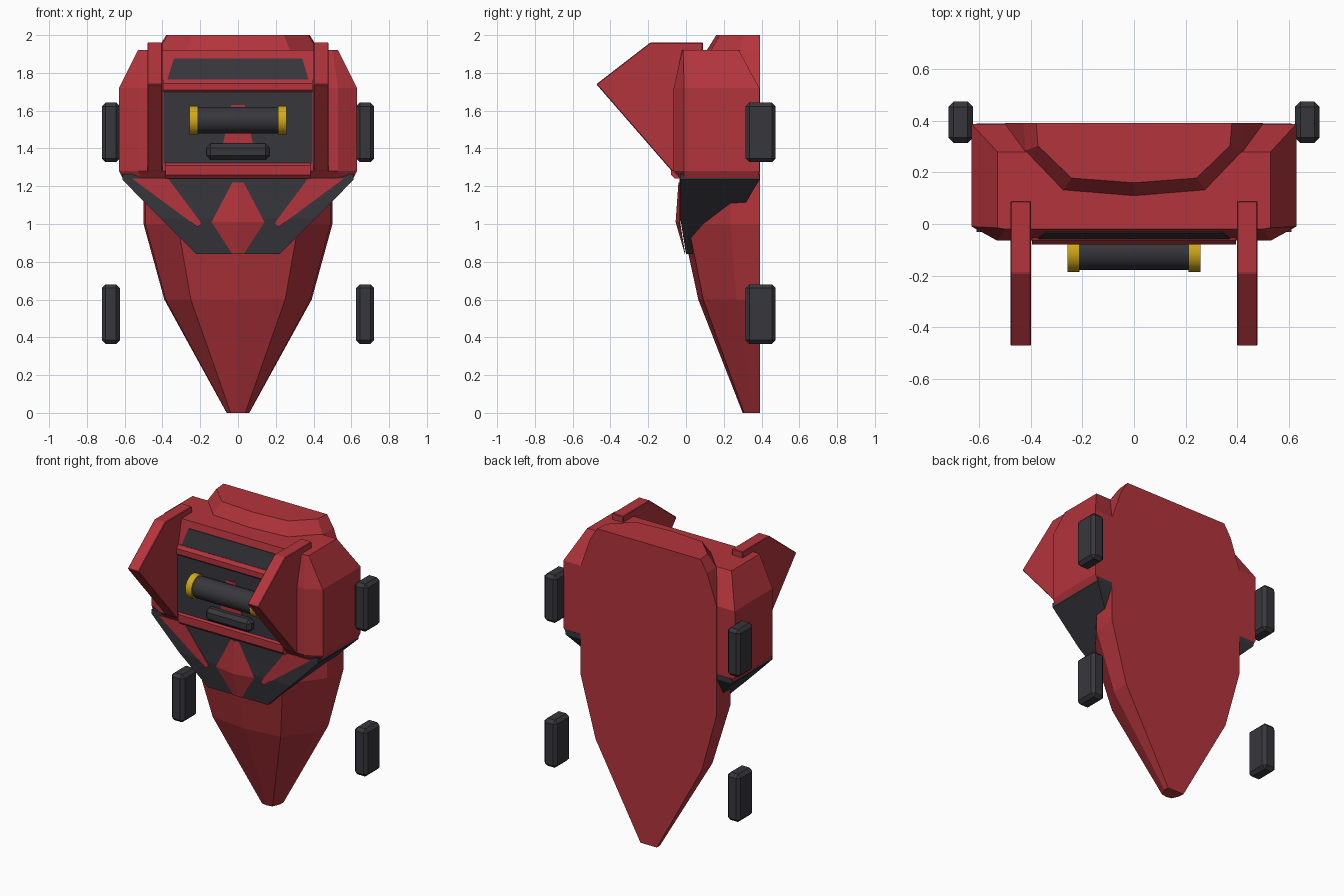
import bpy, bmesh
from math import pi
from mathutils import Matrix

cube = bpy.data.objects.get("Cube")
if cube:
    bpy.data.objects.remove(cube, do_unlink=True)


def material(name, color):
    m = bpy.data.materials.new(name)
    m.use_nodes = True
    m.diffuse_color = (*color, 1)
    m.node_tree.nodes["Principled BSDF"].inputs["Base Color"].default_value = (*color, 1)
    return m


RED = material("red armour", (0.45, 0.035, 0.045))
DARK = material("dark grey", (0.038, 0.038, 0.046))
YELLOW = material("yellow", (0.65, 0.40, 0.01))


def finish(name, bm, mat, bevel=0):
    bmesh.ops.recalc_face_normals(bm, faces=bm.faces)
    mesh = bpy.data.meshes.new(name)
    bm.to_mesh(mesh)
    bm.free()
    mesh.materials.append(mat)
    obj = bpy.data.objects.new(name, mesh)
    bpy.context.collection.objects.link(obj)
    if bevel:
        mod = obj.modifiers.new("Bevel", "BEVEL")
        mod.width = bevel
        mod.segments = 1
    return obj


def loft(name, rings, mat):
    """Join level rings; each is (z, right half outline from back to front)."""
    bm = bmesh.new()
    loops = []
    for z, half in rings:
        outline = half + [(-x, y) for x, y in reversed(half) if x > 0]
        loops.append([bm.verts.new((x, y, z)) for x, y in outline])
    for a, b in zip(loops, loops[1:]):
        for i in range(len(a)):
            j = (i + 1) % len(a)
            bm.faces.new((a[i], a[j], b[j], b[i]))
    bm.faces.new(loops[0])
    bm.faces.new(loops[-1])
    return finish(name, bm, mat)


def prism(name, profile, x0, x1, mat, bevel=0):
    """Extrude a (y, z) profile along x."""
    bm = bmesh.new()
    face = bm.faces.new([bm.verts.new((x0, y, z)) for y, z in profile])
    new = bmesh.ops.extrude_face_region(bm, geom=[face])["geom"]
    verts = [v for v in new if isinstance(v, bmesh.types.BMVert)]
    bmesh.ops.translate(bm, vec=(x1 - x0, 0, 0), verts=verts)
    return finish(name, bm, mat, bevel)


def plate(name, points, mat, depth=0.006):
    """Thin panel facing the front."""
    bm = bmesh.new()
    face = bm.faces.new([bm.verts.new(p) for p in points])
    new = bmesh.ops.extrude_face_region(bm, geom=[face])["geom"]
    verts = [v for v in new if isinstance(v, bmesh.types.BMVert)]
    bmesh.ops.translate(bm, vec=(0, depth, 0), verts=verts)
    return finish(name, bm, mat)


def box(name, center, size, mat, bevel):
    bm = bmesh.new()
    bmesh.ops.create_cube(bm, size=1, matrix=Matrix.Translation(center) @ Matrix.Diagonal((*size, 1)))
    return finish(name, bm, mat, bevel)


def rod(name, x, y, z, radius, length, mat):
    bm = bmesh.new()
    bmesh.ops.create_cone(bm, cap_ends=True, segments=20, radius1=radius, radius2=radius, depth=length,
                          matrix=Matrix.Translation((x, y, z)) @ Matrix.Rotation(pi / 2, 4, "Y"))
    obj = finish(name, bm, mat)
    bpy.ops.object.select_all(action="DESELECT")
    obj.select_set(True)
    bpy.context.view_layer.objects.active = obj
    bpy.ops.object.shade_smooth_by_angle()


# Faceted shell with a flat back, tapering to a point at the bottom
BACK = 0.392
shell = []
for z, w, front in [(0, 0.06, 0.30), (0.6, 0.39, 0.065), (1.0, 0.5, -0.022), (1.25, 0.5, -0.022),
                    (1.72, 0.5, 0.03), (1.92, 0.43, 0.11), (2.0, 0.38, 0.16)]:
    d = BACK - front
    shell.append((z, [(w, BACK), (0.98 * w, BACK - 0.38 * d), (0.64 * w, BACK - 0.92 * d), (0, front)]))
loft("body_shell", shell, RED)

# Wide upper torso with sloped shoulders
wide = [(0.63, 0.388), (0.63, -0.01), (0.53, -0.065)]
loft("torso", [(1.24, [(0.61, 0.386), (0.61, -0.01), (0.51, -0.03)]), (1.28, wide), (1.72, wide),
               (1.92, [(0.53, 0.28), (0.53, -0.015), (0.5, -0.02)])], RED)

# Dark skirt narrowing below the torso
loft("waist_skirt", [(0.84, [(0.22, 0.2), (0.22, 0.0)]), (1.03, [(0.41, 0.3), (0.41, -0.03)]),
                     (1.12, [(0.5, 0.32), (0.5, -0.03)]), (1.235, [(0.612, 0.39), (0.612, -0.032)]),
                     (1.265, [(0.612, 0.39), (0.612, -0.032)])], DARK)

# Ridged diamond on the skirt
bm = bmesh.new()
ridge = [bm.verts.new(p) for p in [(0, -0.04, 1.22), (0, -0.055, 1.01), (0, -0.006, 0.84)]]
for s in (-1, 1):
    top, mid, low = [bm.verts.new((s * x, y, z))
                     for x, y, z in [(0.03, -0.034, 1.22), (0.14, -0.031, 1.01), (0.03, -0.004, 0.84)]]
    bm.faces.new((ridge[0], ridge[1], mid, top))
    bm.faces.new((ridge[1], ridge[2], low, mid))
finish("skirt_diamond", bm, RED)

# Chest panels
plate("chest_panel", [(-0.395, -0.069, 1.32), (0.395, -0.069, 1.32),
                      (0.395, -0.069, 1.70), (-0.395, -0.069, 1.70)], DARK)
plate("upper_window", [(-0.375, -0.06, 1.76), (0.375, -0.06, 1.76),
                       (0.34, -0.035, 1.875), (-0.34, -0.035, 1.875)], DARK)
plate("chest_mark", [(-0.08, -0.073, 1.42), (0.08, -0.073, 1.42),
                     (0.035, -0.073, 1.63), (-0.035, -0.073, 1.63)], RED)

# Raised bars above and below the chest panel
for name, low, high, w in [("lower_chest_bar", 1.24, 1.33, 0.385), ("upper_chest_bar", 1.69, 1.765, 0.395)]:
    prism(name, [(0, low), (-0.06, low), (-0.079, low + 0.02), (-0.079, high - 0.02),
                 (-0.062, high), (0, high)], -w, w, RED)

# Barrel with end caps and the small bar below it
rod("barrel", 0, -0.108, 1.55, 0.07, 0.46, DARK)
box("small_bar", (0, -0.085, 1.383), (0.335, 0.07, 0.085), DARK, 0.022)

for s, side in [(1, "left"), (-1, "right")]:
    rod(side + "_barrel_cap", s * 0.235, -0.108, 1.55, 0.078, 0.045, YELLOW)
    # Shoulder fin
    prism(side + "_shoulder_fin", [(-0.475, 1.74), (-0.19, 1.96), (0.09, 1.96), (0.09, 1.88),
                                   (0.0, 1.4), (-0.06, 1.28), (-0.075, 1.28)],
          s * 0.40, s * 0.48, RED, 0.004)
    # Red slivers on the skirt
    plate(side + "_skirt_sliver", [(s * x, -0.035, z) for x, z in
                                   [(0.56, 1.24), (0.37, 1.24), (0.19, 1.0), (0.215, 0.985)]], RED)
    # Detached blocks at the sides
    for level, z in [("upper", 1.485), ("lower", 0.523)]:
        box(f"{side}_{level}_block", (s * 0.673, 0.395, z), (0.095, 0.16, 0.316), DARK, 0.02)
